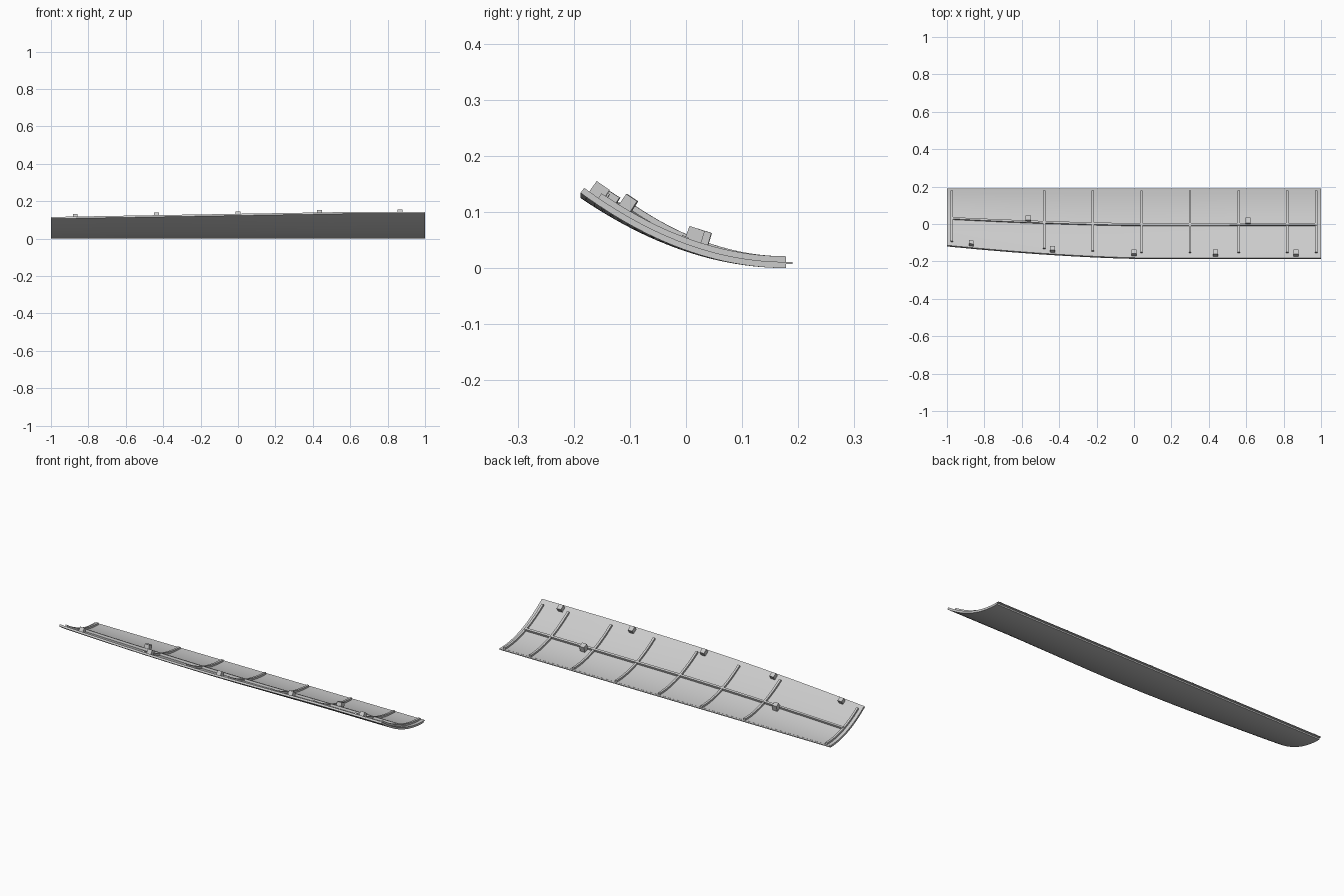
import bpy, bmesh, math
from mathutils import Vector

if "Cube" in bpy.data.objects:
    bpy.data.objects.remove(bpy.data.objects["Cube"])

BACK = 0.178
SKIN = 0.011


def point(x, t, h):
    """Point on the curved panel: t runs back to front, h is height off the underside."""
    s = max(0.0, (0.1 - x) / 1.1)
    front = -0.188 + 0.068 * s ** 1.6
    rise = 0.134 - 0.027 * max(0.0, (0.6 - x) / 1.6)
    base = Vector((x, BACK + t * (front - BACK), rise * t * t))
    normal = Vector((0, 2 * t * rise, BACK - front)).normalized()
    return base + normal * h


def slab(name, x0, x1, t0, t1, h0, h1, nx, nt):
    """Closed solid that follows the panel's curvature."""
    bm = bmesh.new()
    grids = []
    for h in (h0, h1):
        grids.append([[bm.verts.new(point(x0 + (x1 - x0) * i / nx,
                                          t0 + (t1 - t0) * j / nt, h))
                       for j in range(nt + 1)] for i in range(nx + 1)])
    lo, hi = grids
    for g in grids:
        for i in range(nx):
            for j in range(nt):
                bm.faces.new((g[i][j], g[i + 1][j], g[i + 1][j + 1], g[i][j + 1]))
    for i in range(nx):
        for j in (0, nt):
            bm.faces.new((lo[i][j], lo[i + 1][j], hi[i + 1][j], hi[i][j]))
    for j in range(nt):
        for i in (0, nx):
            bm.faces.new((lo[i][j], lo[i][j + 1], hi[i][j + 1], hi[i][j]))
    return finish(name, bm)


def finish(name, bm):
    bmesh.ops.recalc_face_normals(bm, faces=bm.faces)
    mesh = bpy.data.meshes.new(name)
    bm.to_mesh(mesh)
    bm.free()
    ob = bpy.data.objects.new(name, mesh)
    bpy.context.collection.objects.link(ob)
    bpy.ops.object.select_all(action='DESELECT')
    ob.select_set(True)
    bpy.context.view_layer.objects.active = ob
    bpy.ops.object.shade_smooth_by_angle(angle=math.radians(30))
    return ob


# Curved outer skin
slab("panel_skin", -1, 1, 0, 1, 0, SKIN, 32, 24)

# Cross ribs
for i, x in enumerate((-0.975, -0.48, -0.22, 0.04, 0.30, 0.56, 0.82, 0.975)):
    slab(f"cross_rib_{i + 1}", x - 0.006, x + 0.006, 0.0, 0.93,
         SKIN - 0.002, 0.021, 1, 20)

# Lengthwise stringer
slab("stringer", -0.975, 0.975, 0.495, 0.527, SKIN - 0.002, 0.023, 32, 1)

# Front row of mounting blocks
for i, x in enumerate((-0.87, -0.435, 0.0, 0.435, 0.867)):
    slab(f"front_clip_{i + 1}", x - 0.013, x + 0.013, 0.91, 0.975,
         SKIN - 0.002, 0.034, 1, 1)

# Middle mounting blocks beside the stringer
for i, x in enumerate((-0.565, 0.61)):
    slab(f"middle_clip_{i + 1}", x - 0.014, x + 0.014, 0.43, 0.51,
         SKIN - 0.002, 0.043, 1, 1)

# Thin lip along the back edge
bm = bmesh.new()
bmesh.ops.create_cube(bm, size=1)
bmesh.ops.scale(bm, vec=(2, 0.014, 0.003), verts=bm.verts)
bmesh.ops.translate(bm, vec=(0, 0.183, 0.009), verts=bm.verts)
finish("back_lip", bm)
